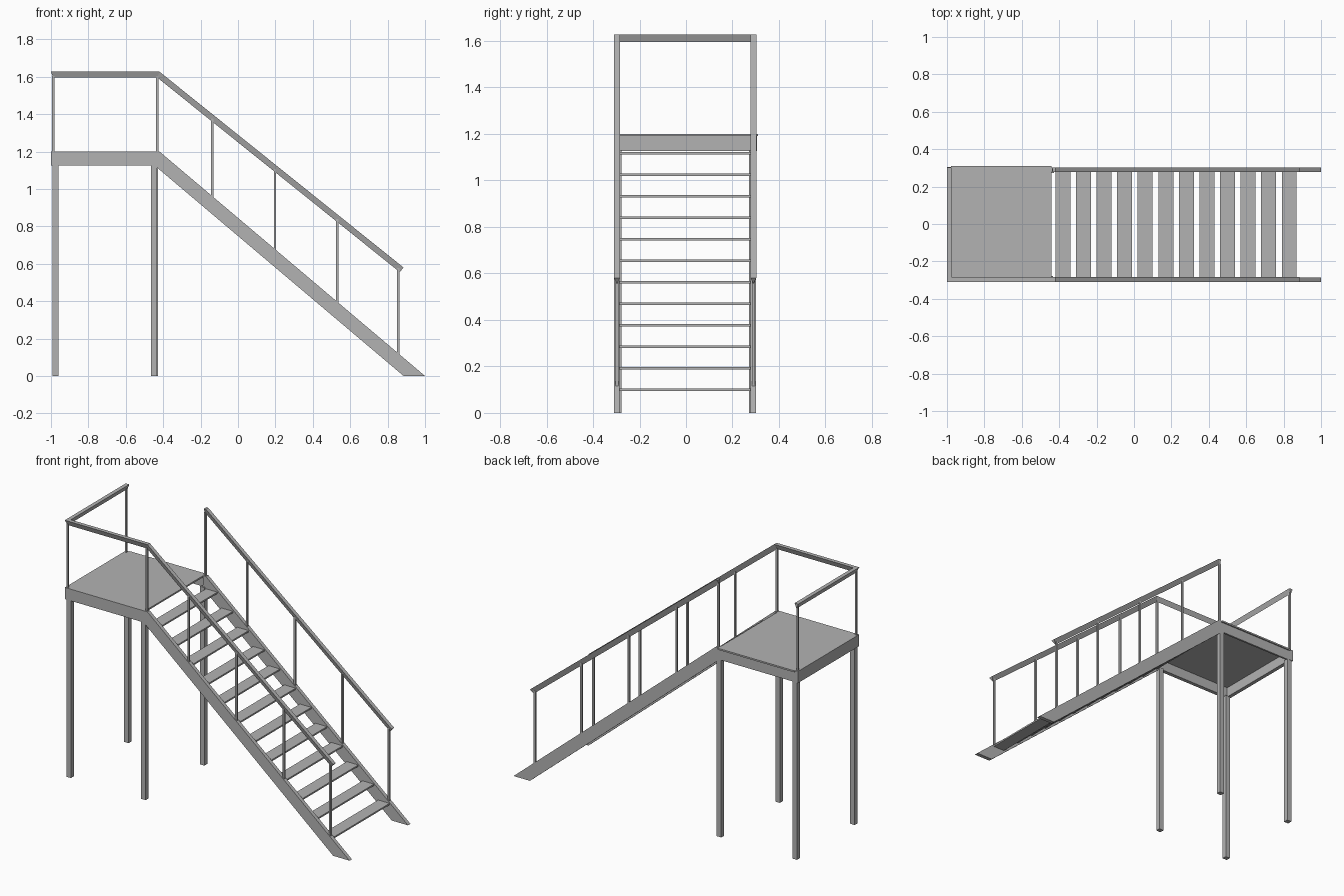
import bpy, bmesh
from mathutils import Vector

if "Cube" in bpy.data.objects:
    bpy.data.objects.remove(bpy.data.objects["Cube"])

steel = bpy.data.materials.new("grey_steel")
steel.diffuse_color = (0.45, 0.45, 0.45, 1)
steel.use_nodes = True
steel.node_tree.nodes["Principled BSDF"].inputs["Base Color"].default_value = steel.diffuse_color
UP = Vector((0, 0, 1))


def finish(bm, name):
    bmesh.ops.recalc_face_normals(bm, faces=bm.faces)
    mesh = bpy.data.meshes.new(name)
    bm.to_mesh(mesh)
    bm.free()
    mesh.materials.append(steel)
    obj = bpy.data.objects.new(name, mesh)
    bpy.context.collection.objects.link(obj)
    return obj


def box(name, x0, x1, y0, y1, z0, z1):
    bm = bmesh.new()
    bmesh.ops.create_cube(bm, size=1)
    for v in bm.verts:
        v.co = Vector(((x0 + x1) / 2 + v.co.x * (x1 - x0),
                       (y0 + y1) / 2 + v.co.y * (y1 - y0),
                       (z0 + z1) / 2 + v.co.z * (z1 - z0)))
    return finish(bm, name)


def sweep(name, path, profile, start_normal=None):
    """Sweep a (side, up) profile along a path with mitred corners."""
    pts = [Vector(p) for p in path]
    dirs = [(b - a).normalized() for a, b in zip(pts, pts[1:])]
    t = dirs[0]
    side = t.cross(UP).normalized()
    up = side.cross(t)
    ring = [pts[0] + side * s + up * u for s, u in profile]
    bm = bmesh.new()
    rings = []
    for i, p in enumerate(pts):
        d = dirs[max(i - 1, 0)]
        n = d
        if i == 0 and start_normal:
            n = Vector(start_normal)
        elif 0 < i < len(pts) - 1:
            n = (dirs[i - 1] + dirs[i]).normalized()
        ring = [q + d * ((p - q).dot(n) / d.dot(n)) for q in ring]
        rings.append([bm.verts.new(q) for q in ring])
    k = len(profile)
    for a, b in zip(rings, rings[1:]):
        for j in range(k):
            bm.faces.new((a[j], a[(j + 1) % k], b[(j + 1) % k], b[j]))
    bm.faces.new(rings[0])
    bm.faces.new(rings[-1][::-1])
    return finish(bm, name)


YF, YB, XL = -0.297, 0.29, -0.988      # front, back and left centre lines
beam = [(-0.012, 0), (0.012, 0), (0.012, -0.074), (-0.012, -0.074)]
grip = [(-0.0125, 0), (0.0125, 0), (0.0, -0.032)]

# Stringers; the front one runs on as the platform edge beam
sweep("front_stringer_and_edge_beam",
      [(1, YF, 0), (-0.42, YF, 1.2), (XL, YF, 1.2), (XL, 0.305, 1.2)], beam, (0, 0, 1))
sweep("back_stringer", [(1, YB, 0), (-0.42, YB, 1.2), (-0.44, YB, 1.2)], beam, (0, 0, 1))
box("back_edge_beam", -0.976, -0.44, 0.29, 0.302, 1.125, 1.192)

# Platform deck
box("platform_deck", -0.978, -0.44, -0.287, 0.31, 1.19, 1.2)

# Handrails with a triangular section
sweep("front_handrail",
      [(0.885, YF, 0.58), (-0.42, YF, 1.627), (XL, YF, 1.627), (XL, 0.303, 1.627)], grip)
sweep("back_handrail", [(0.885, YB, 0.58), (-0.42, YB, 1.627), (-0.435, YB, 1.627)], grip)

# Legs
for side, y in (("front", -0.292), ("back", 0.287)):
    for end, x in (("left", -0.975), ("right", -0.45 if side == "front" else -0.443)):
        box(f"{side}_{end}_leg", x - 0.016, x + 0.016, y - 0.015, y + 0.015, 0, 1.13)

# Treads
for i in range(12):
    x, z = 0.83 - i * 0.11, 0.1 + i * 0.0925
    box(f"tread_{i + 1}", x - 0.04, x + 0.04, -0.287, 0.28, z - 0.005, z + 0.005)

# Railing posts
R = 0.006
for side, y in (("front", YF), ("back", YB)):
    for i, x in enumerate((-0.432, -0.138, 0.198, 0.53, 0.857)):
        base = min(1.2, (1 - x) * 1.2 / 1.42) - 0.01
        top = min(1.627, 0.58 + (0.885 - x) * 1.047 / 1.305) - 0.025
        box(f"{side}_stair_post_{i + 1}", x - R, x + R, y - R, y + R, base, top)
    box(f"{side}_platform_post", XL - R, XL + R, y - R, y + R, 1.19, 1.605)
